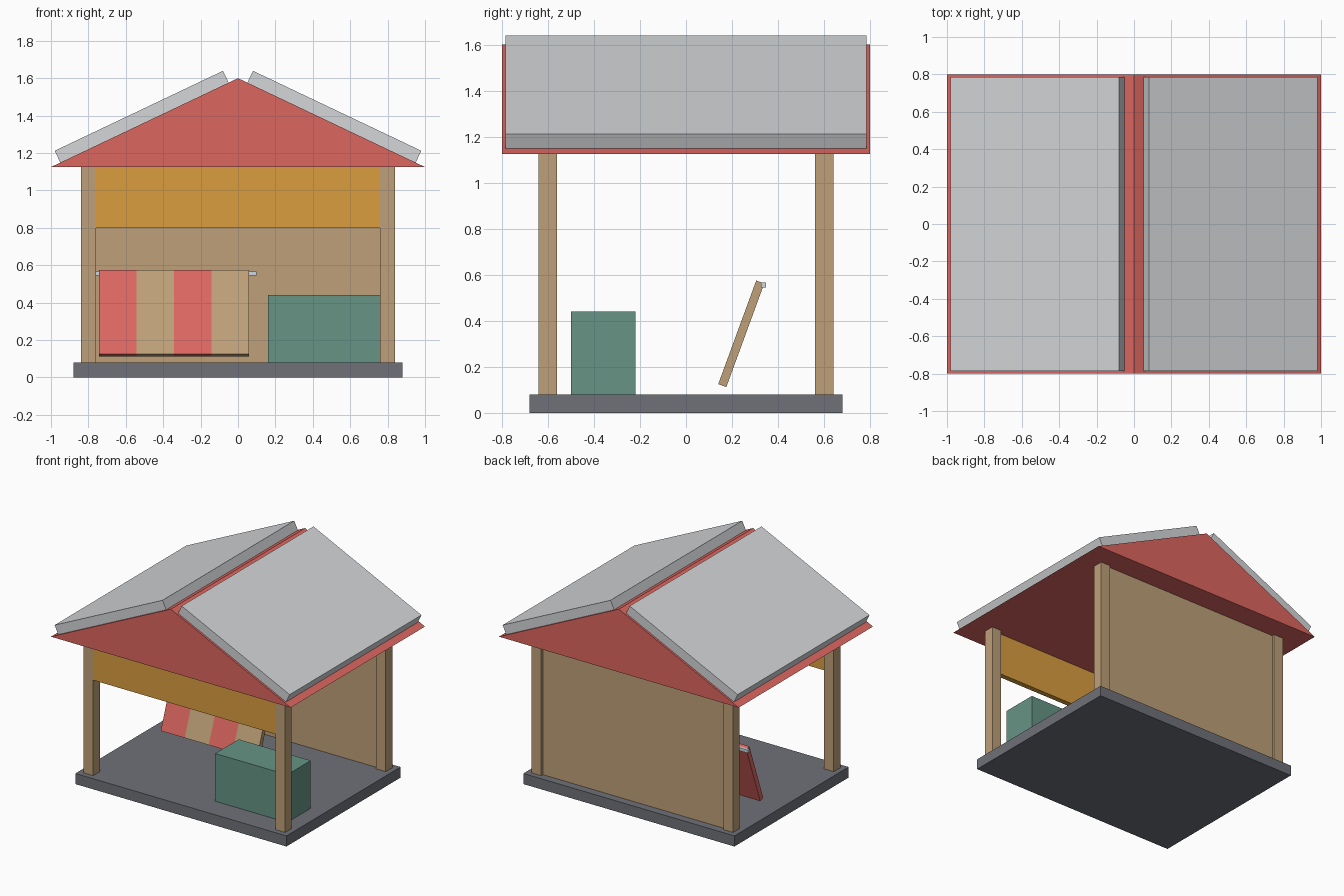
import bpy, math
from mathutils import Vector, Matrix

cube = bpy.data.objects.get("Cube")
if cube:
    bpy.data.objects.remove(cube, do_unlink=True)


def material(name, rgb):
    """Flat material from an sRGB 0-255 colour."""
    linear = [((c / 255 + 0.055) / 1.055) ** 2.4 for c in rgb] + [1]
    mat = bpy.data.materials.new(name)
    mat.use_nodes = True
    mat.diffuse_color = linear
    mat.node_tree.nodes["Principled BSDF"].inputs["Base Color"].default_value = linear
    return mat


SLATE = material("slate floor", (110, 113, 120))
WOOD = material("tan wood", (190, 160, 120))
RED = material("roof red", (220, 102, 96))
GREY = material("light grey panel", (212, 214, 216))
OCHRE = material("ochre sign", (218, 158, 62))
TEAL = material("teal crate", (103, 148, 133))
STEEL = material("pale steel", (205, 216, 226))


def prism(name, profile, axis, start, end, mat):
    """Extrude a closed 2D profile along x (profile y,z) or y (profile x,z)."""
    n = len(profile)
    place = (lambda p, t: (t, p[0], p[1])) if axis == "x" else (lambda p, t: (p[0], t, p[1]))
    verts = [place(p, t) for t in (start, end) for p in profile]
    faces = [list(range(n)), list(range(n, 2 * n))]
    faces += [[i, (i + 1) % n, n + (i + 1) % n, n + i] for i in range(n)]
    mesh = bpy.data.meshes.new(name)
    mesh.from_pydata(verts, [], faces)
    # Point every face away from the centre of the convex solid
    centre = sum((v.co for v in mesh.vertices), Vector()) / len(verts)
    for poly in mesh.polygons:
        if poly.normal.dot(poly.center - centre) < 0:
            poly.flip()
    mesh.materials.append(mat)
    mesh.update()
    obj = bpy.data.objects.new(name, mesh)
    bpy.context.collection.objects.link(obj)
    return obj


def box(name, x, y, z, mat):
    profile = [(y[0], z[0]), (y[1], z[0]), (y[1], z[1]), (y[0], z[1])]
    return prism(name, profile, "x", x[0], x[1], mat)


FLOOR, EAVE, RIDGE = 0.08, 1.125, 1.6

# Floor slab, corner posts, back wall and front sign
box("floor_slab", (-0.88, 0.88), (-0.68, 0.68), (0, FLOOR), SLATE)
for sx, side in ((-1, "right"), (1, "left")):
    for sy, end in ((-1, "front"), (1, "back")):
        box(f"{end}_{side}_post", sorted((sx * 0.76, sx * 0.84)),
            sorted((sy * 0.56, sy * 0.64)), (FLOOR, EAVE), WOOD)
box("back_wall", (-0.76, 0.76), (0.58, 0.62), (FLOOR, EAVE), WOOD)
box("front_sign", (-0.76, 0.76), (-0.64, -0.6), (0.8, EAVE), OCHRE)

# Gabled roof with a raised panel lying on each slope
prism("roof", [(-1, EAVE), (1, EAVE), (0, RIDGE)], "y", -0.8, 0.8, RED)
slope = RIDGE - EAVE
normal = Vector((slope, 1)).normalized() * 0.07
for s, side in ((-1, "right"), (1, "left")):
    low, high = (Vector((x, RIDGE - slope * x)) for x in (0.95, 0.05))
    outline = [(s * p.x, p.y) for p in (low, high, high + normal, low + normal)]
    prism(f"{side}_roof_panel", outline, "y", -0.785, 0.785, GREY)

# Storage crate
box("crate", (0.16, 0.76), (-0.5, -0.22), (FLOOR, 0.44), TEAL)

# Leaning striped board
board = [(0.14, 0.125), (0.175, 0.112), (0.34, 0.562), (0.305, 0.575)]
for i in range(4):
    x = -0.742 + 0.2 * i
    prism(f"board_stripe_{i + 1}", board, "x", x, x + 0.2, WOOD if i % 2 else RED)

# Rail behind the top of the board
box("board_rail", (-0.76, 0.1), (0.325, 0.348), (0.545, 0.567), STEEL)
